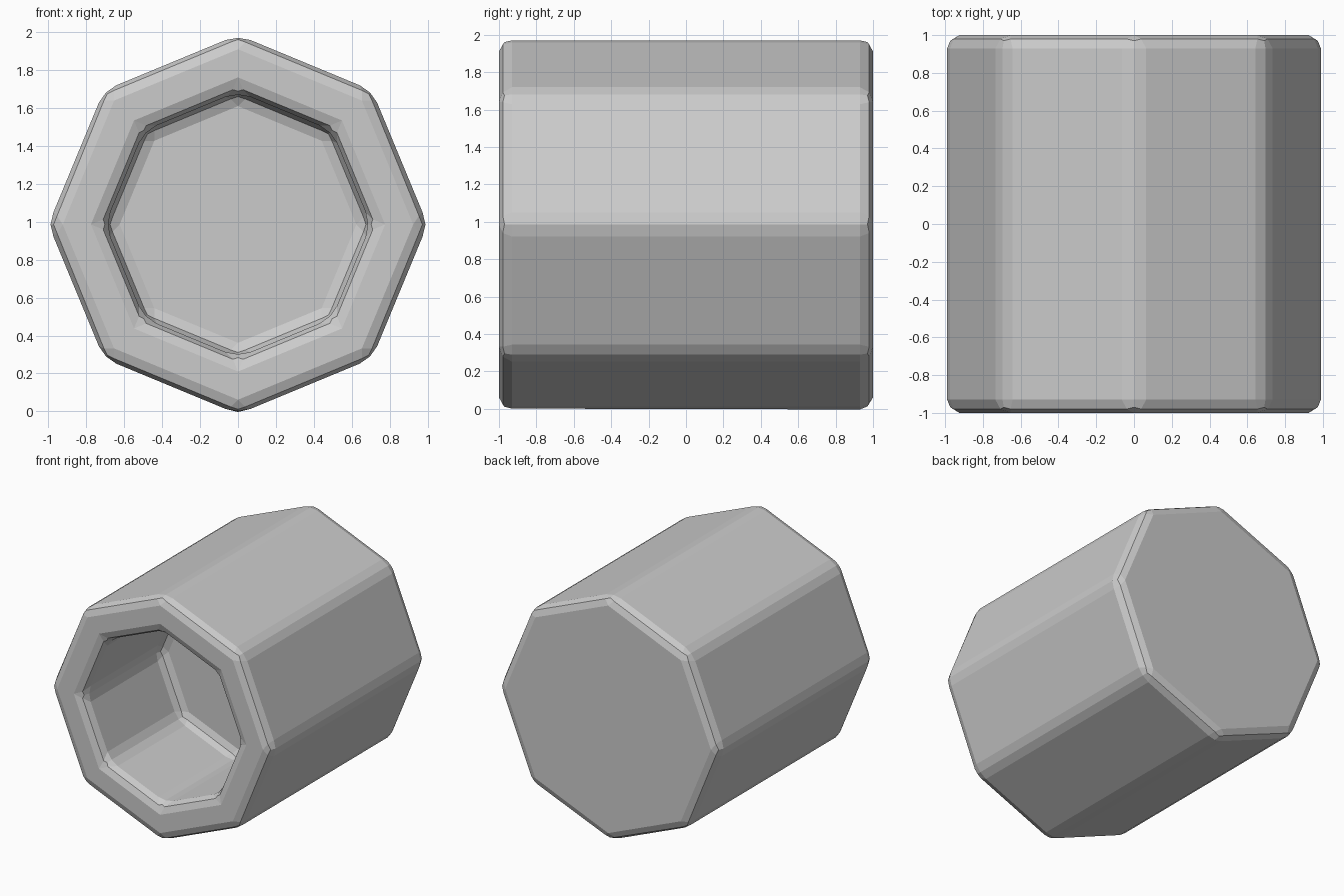
import bpy, bmesh
from math import cos, sin, pi

if "Cube" in bpy.data.objects:
    bpy.data.objects.remove(bpy.data.objects["Cube"])

SIDES = 8
CENTRE_Z = 0.986

# Octagon rings along the profile: back, front rim, inner rim, cavity floor
profile = [(1.0, 1.0), (1.0, -1.0), (0.7, -1.0), (0.7, 0.0)]  # radius, y

bm = bmesh.new()
rings = []
for r, y in profile:
    rings.append([bm.verts.new((r * cos(2 * pi * i / SIDES), y,
                                r * sin(2 * pi * i / SIDES)))
                  for i in range(SIDES)])

# Walls and rim
for a, b in zip(rings, rings[1:]):
    for i in range(SIDES):
        j = (i + 1) % SIDES
        bm.faces.new((a[i], a[j], b[j], b[i]))

# Closed back and cavity floor
bm.faces.new(rings[0])
bm.faces.new(rings[-1])
bmesh.ops.recalc_face_normals(bm, faces=bm.faces)

mesh = bpy.data.meshes.new("octagonal_cup")
bm.to_mesh(mesh)
bm.free()
cup = bpy.data.objects.new("octagonal_cup", mesh)
cup.location.z = CENTRE_Z
bpy.context.collection.objects.link(cup)

# Rounded edges with two flat facets
bevel = cup.modifiers.new("edge_bevel", 'BEVEL')
bevel.width = 0.07
bevel.segments = 2
bevel.limit_method = 'ANGLE'
bevel.angle_limit = pi / 6
